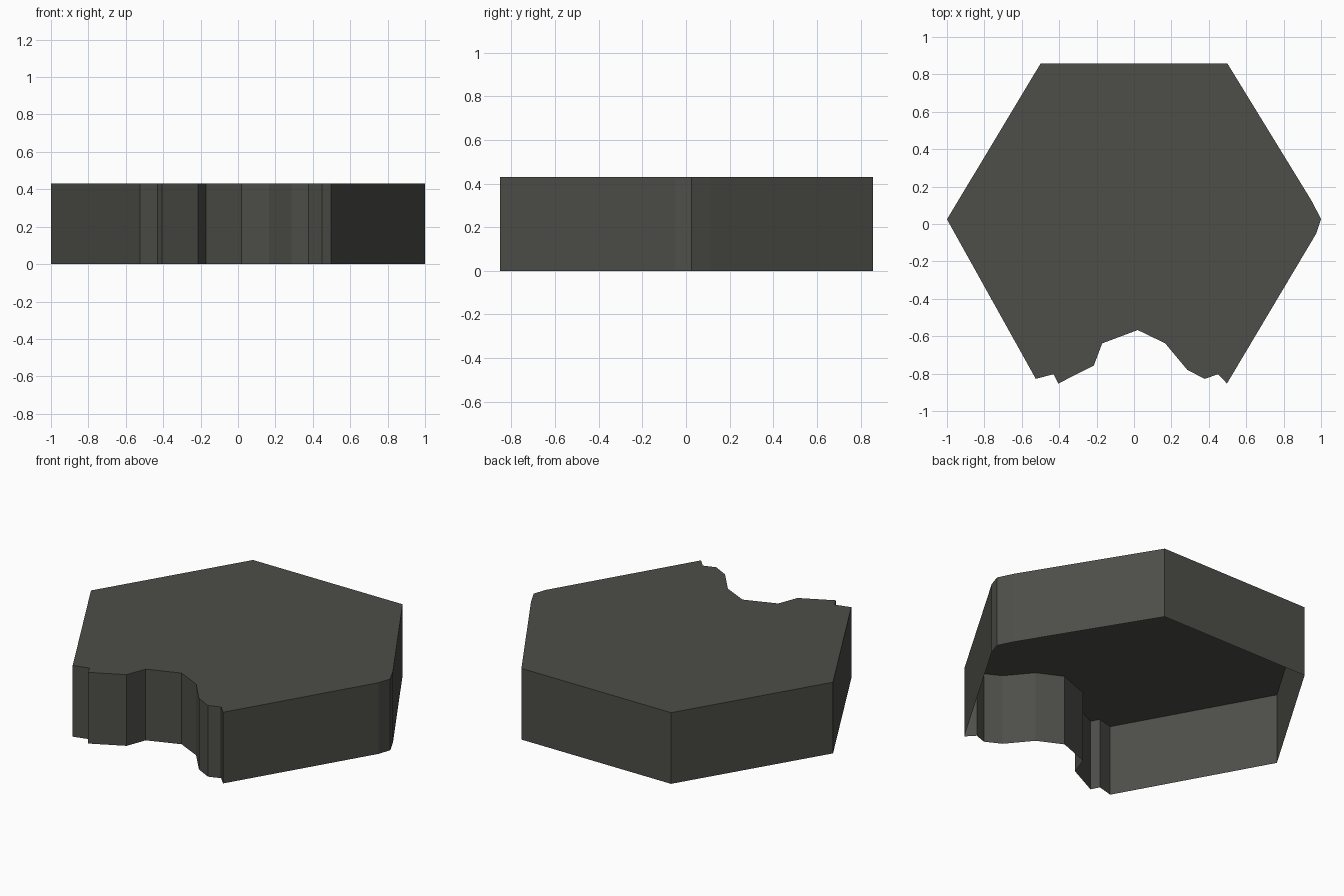
import bpy, bmesh

if "Cube" in bpy.data.objects:
    bpy.data.objects.remove(bpy.data.objects["Cube"])

HEIGHT = 0.43

# Hexagon outline, clockwise seen from above, with an eroded bite in the front
outline = [
    (-0.50, 0.857), (0.50, 0.857), (0.955, 0.115), (1.00, 0.025), (0.975, -0.05),
    (0.497, -0.853), (0.45, -0.803), (0.378, -0.828), (0.285, -0.78),
    (0.167, -0.638), (0.02, -0.567), (-0.17, -0.638), (-0.215, -0.757),
    (-0.405, -0.853), (-0.43, -0.803), (-0.525, -0.828), (-1.00, 0.025),
]

stone = bpy.data.materials.new("dark grey stone")
stone.diffuse_color = (0.075, 0.075, 0.066, 1)
stone.use_nodes = True
stone.node_tree.nodes["Principled BSDF"].inputs["Base Color"].default_value = stone.diffuse_color

# Tile shell: top face and side walls, open underneath
bm = bmesh.new()
top = [bm.verts.new((x, y, HEIGHT)) for x, y in outline]
base = [bm.verts.new((x, y, 0)) for x, y in outline]
bm.faces.new(top[::-1])
for i in range(len(outline)):
    j = (i + 1) % len(outline)
    bm.faces.new((top[i], top[j], base[j], base[i]))

mesh = bpy.data.meshes.new("hexagon_tile")
bm.to_mesh(mesh)
bm.free()
mesh.materials.append(stone)
tile = bpy.data.objects.new("hexagon_tile", mesh)
bpy.context.collection.objects.link(tile)
